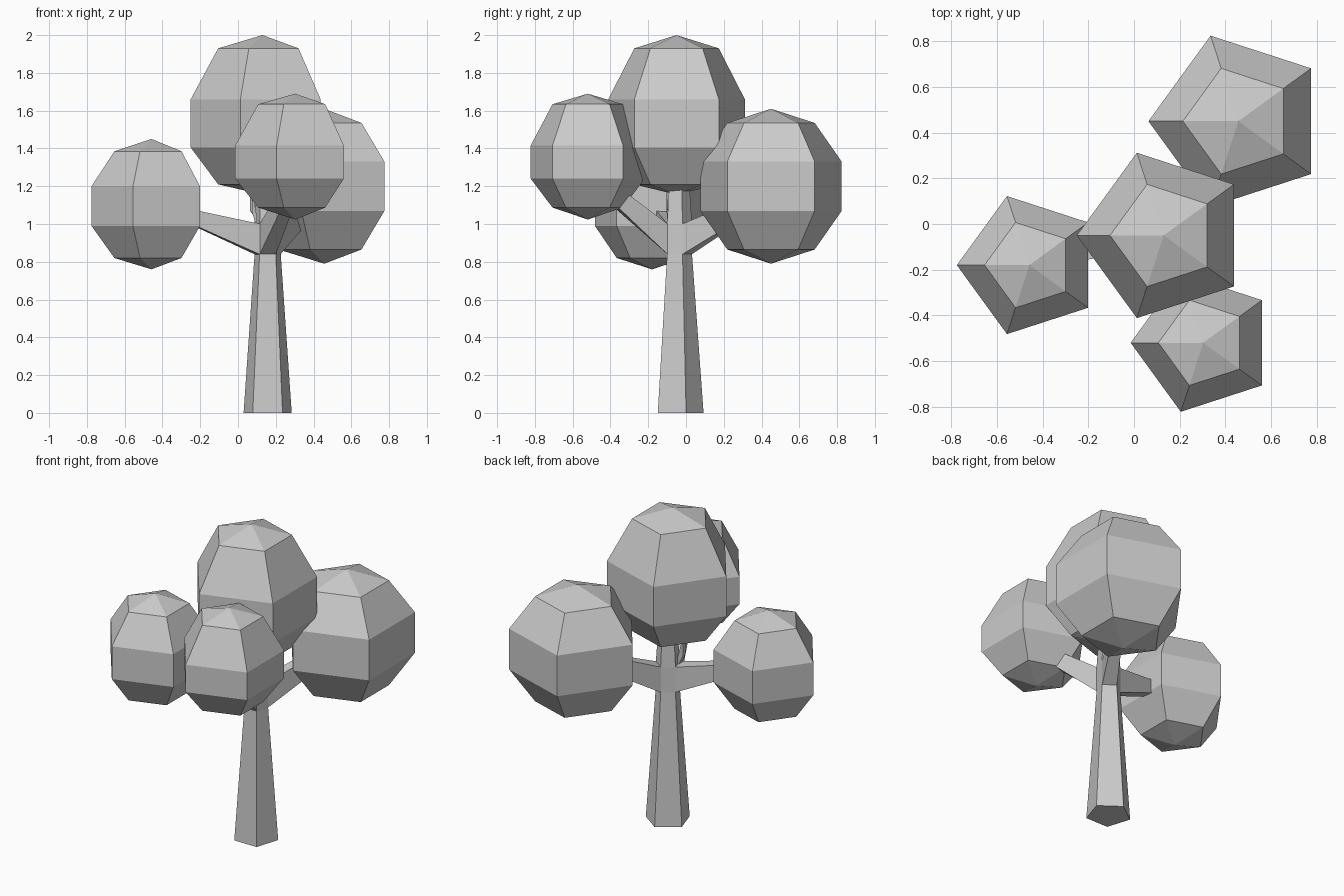
import bpy
import bmesh
from math import cos, sin, pi
from mathutils import Vector

if "Cube" in bpy.data.objects:
    bpy.data.objects.remove(bpy.data.objects["Cube"])

grey = bpy.data.materials.new("plain_grey")
grey.use_nodes = True
GREY = (0.6, 0.6, 0.6, 1)
grey.diffuse_color = GREY
grey.node_tree.nodes["Principled BSDF"].inputs["Base Color"].default_value = GREY


def loft(name, rings):
    """Skin a closed, flat-shaded solid through rings of points; a one-point ring is a pole."""
    bm = bmesh.new()
    loops = [[bm.verts.new(p) for p in ring] for ring in rings]
    for a, b in zip(loops, loops[1:]):
        n = max(len(a), len(b))
        for i in range(n):
            j = (i + 1) % n
            quad = [a[i % len(a)], a[j % len(a)], b[j % len(b)], b[i % len(b)]]
            bm.faces.new(list(dict.fromkeys(quad)))
    for end in (loops[0], loops[-1]):
        if len(end) > 2:
            bm.faces.new(end)
    bmesh.ops.recalc_face_normals(bm, faces=bm.faces)
    mesh = bpy.data.meshes.new(name)
    bm.to_mesh(mesh)
    bm.free()
    mesh.materials.append(grey)
    obj = bpy.data.objects.new(name, mesh)
    bpy.context.collection.objects.link(obj)
    return obj


def pentagon(x, y, z, r, start):
    return [(x + r * cos(start + i * 2 * pi / 5), y + r * sin(start + i * 2 * pi / 5), z)
            for i in range(5)]


# Foliage: five-sided balls with four rings between the poles
def foliage(name, x, y, size, heights):
    radii = [size * sin(pi * k / 5) for k in range(1, 5)]
    rings = [pentagon(x, y, z, r, pi) for z, r in zip(heights[1:-1], radii)]
    loft(name, [[(x, y, heights[0])]] + rings + [[(x, y, heights[-1])]])


foliage("top_foliage", 0.13, -0.05, 0.4, (2.0, 1.93, 1.66, 1.405, 1.21, 1.155))
foliage("right_side_foliage", -0.458, -0.18, 0.334, (1.45, 1.385, 1.2, 0.99, 0.82, 0.76))
foliage("left_back_foliage", 0.457, 0.45, 0.414, (1.61, 1.535, 1.33, 1.07, 0.865, 0.79))
foliage("front_foliage", 0.303, -0.52, 0.334, (1.69, 1.634, 1.416, 1.24, 1.087, 1.024))

# Trunk: tapered shaft, straight fork block, then the upper stem
TX, TY = 0.157, -0.041
FORK_LOW, FORK_HIGH = 0.838, 1.0
profile = [(0, 0.134), (FORK_LOW, 0.073), (FORK_HIGH, 0.073), (1.27, 0.055)]
loft("trunk", [pentagon(TX, TY, z, r, pi / 2) for z, r in profile])


# Branches: tapered boxes growing out of the fork block's faces
def section(x, y, low, high, half, direction):
    side = Vector((-direction.y, direction.x, 0)) * half
    c = Vector((x, y, 0))
    up = Vector((0, 0, 1))
    return [c - side + up * low, c + side + up * low, c + side + up * high, c - side + up * high]


def branch(name, face_angle, end, low, high):
    out = Vector((cos(face_angle), sin(face_angle), 0))
    x, y = TX + out.x * 0.055, TY + out.y * 0.055
    along = Vector((end[0] - x, end[1] - y, 0)).normalized()
    loft(name, [section(x, y, FORK_LOW, FORK_HIGH, 0.043, out),
                section(end[0], end[1], low, high, 0.032, along)])


branch("right_side_branch", pi * 1.1, (-0.24, -0.13), 0.995, 1.075)
branch("left_back_branch", pi * 0.3, (0.31, 0.21), 0.97, 1.09)
branch("front_branch", pi * 1.5, (0.275, -0.4), 1.115, 1.22)

# Small twig beside the upper stem
twig_way = Vector((-1, 0, 0))
loft("twig", [section(0.1, -0.075, 0.98, 1.04, 0.02, twig_way),
              section(0.075, -0.09, 1.06, 1.18, 0.012, twig_way)])
